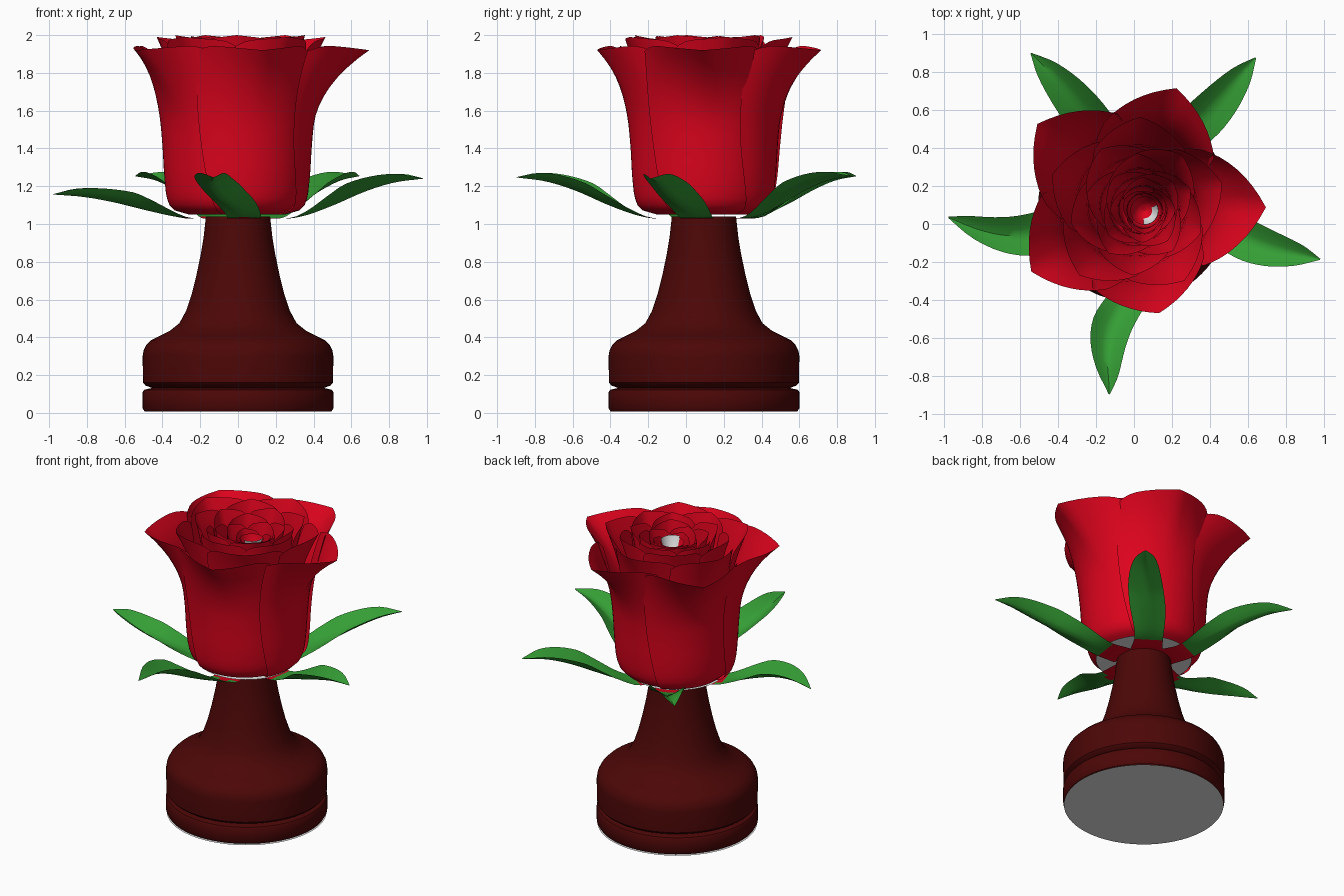
import bpy, math
from math import sin, cos, radians, pi

if "Cube" in bpy.data.objects:
    bpy.data.objects.remove(bpy.data.objects["Cube"])

CX, CY = 0.0, 0.095


def material(name, rgb):
    m = bpy.data.materials.new(name)
    m.diffuse_color = (*rgb, 1)
    m.use_nodes = True
    m.node_tree.nodes["Principled BSDF"].inputs["Base Color"].default_value = m.diffuse_color
    return m


RED = material("petal red", (0.72, 0.001, 0.012))
WOOD = material("dark maroon", (0.072, 0.002, 0.002))
GREEN = material("leaf green", (0.035, 0.34, 0.035))
GREY = material("light grey", (0.8, 0.8, 0.8))


def curve(pts, x):
    """Smooth (Catmull-Rom style) interpolation through (x, y) points."""
    i = 0
    while i < len(pts) - 2 and x > pts[i + 1][0]:
        i += 1
    (x1, y1), (x2, y2) = pts[i], pts[i + 1]
    x0, y0 = pts[max(i - 1, 0)]
    x3, y3 = pts[min(i + 2, len(pts) - 1)]
    h = x2 - x1
    m1, m2 = (y2 - y0) / (x2 - x0) * h, (y3 - y1) / (x3 - x1) * h
    t = (x - x1) / h
    return ((2*t**3 - 3*t*t + 1) * y1 + (t**3 - 2*t*t + t) * m1
            + (3*t*t - 2*t**3) * y2 + (t**3 - t*t) * m2)


def make(name, verts, faces, mats, rule=None, angle=50):
    me = bpy.data.meshes.new(name)
    me.from_pydata(verts, [], faces)
    for m in mats:
        me.materials.append(m)
    if rule:
        for p in me.polygons:
            p.material_index = rule(p)
    ob = bpy.data.objects.new(name, me)
    bpy.context.collection.objects.link(ob)
    bpy.ops.object.select_all(action='DESELECT')
    ob.select_set(True)
    bpy.context.view_layer.objects.active = ob
    bpy.ops.object.shade_smooth_by_angle(angle=radians(angle))
    return ob


def grid_faces(nu, nv):
    """Faces of a grid with nu x nv cells, stored row by row."""
    w = nu + 1
    return [(j*w + i, j*w + i + 1, (j+1)*w + i + 1, (j+1)*w + i)
            for j in range(nv) for i in range(nu)]


def lathe(name, profile, mat, cx, cy, n=64, a0=0.0, a1=360.0):
    """Sweep an (r, z) profile from angle a0 to a1."""
    angles = [radians(a0 + (a1 - a0)*i/n) for i in range(n + 1)]
    verts = [(cx + r*cos(a), cy + r*sin(a), z) for r, z in profile for a in angles]
    return make(name, verts, grid_faces(n, len(profile) - 1), [mat], angle=35)


def disc(name, r, z, n=64):
    verts = [(CX + r*cos(2*pi*i/n), CY + r*sin(2*pi*i/n), z) for i in range(n)]
    make(name, verts, [tuple(reversed(range(n)))], [GREY])


# turned pedestal with a groove near the foot
lathe("pedestal", [
    (0.495, 0.008), (0.505, 0.025), (0.505, 0.11), (0.497, 0.122), (0.455, 0.132),
    (0.49, 0.145), (0.503, 0.16), (0.505, 0.3), (0.5, 0.33), (0.485, 0.36),
    (0.46, 0.385), (0.42, 0.405), (0.36, 0.435), (0.31, 0.475), (0.275, 0.54),
    (0.245, 0.63), (0.22, 0.73), (0.197, 0.84), (0.182, 0.93), (0.17, 1.04)],
    WOOD, CX, CY)
disc("pedestal_underside", 0.5, 0.0)
disc("flower_underside", 0.3, 1.05)


# sepals: channelled leaves, red at the root, green outside
WIDTH = [(0.15, 0.1), (0.31, 0.09), (0.5, 0.112), (0.7, 0.1), (0.88, 0.06), (1.0, 0.003)]
RISE = [(0.15, 1.03), (0.31, 1.035), (0.5, 1.095), (0.7, 1.175), (0.85, 1.22), (1.0, 1.24)]


def sepal(index, root, mid, tip, length, lift):
    nu, nv = 6, 20
    bend = [(0.15, root), (0.31, root), (0.62, mid), (1.0, tip)]
    verts = []
    for j in range(nv + 1):
        s = 0.15 + 0.85*j/nv
        a = radians(curve(bend, s))
        r, w = s*length, curve(WIDTH, s)
        z = 1.03 + (curve(RISE, s) - 1.03)*lift
        fold = 0.65*min(1, max(0, (s - 0.3)/0.3))
        for i in range(nu + 1):
            u = 2*i/nu - 1
            verts.append((CX + r*cos(a) - u*w*sin(a), CY + r*sin(a) + u*w*cos(a),
                          z + fold*w*abs(u)**1.3))
    make(f"sepal_{index}", verts, grid_faces(nu, nv), [RED, GREEN],
         lambda p: int(math.hypot(p.center.x - CX, p.center.y - CY) > 0.3))


for k, args in enumerate([(-8, -17, -16, 1.02, 1.0), (56, 51, 50.6, 1.01, 1.06),
                          (114, 119, 124, 0.97, 1.06), (196, 195, 183.5, 0.98, 0.6),
                          (276, 260, 262.5, 1.0, 1.03)]):
    sepal(k + 1, *args)


# petals: body widens quickly at the base, top rolls outward to a point
BODY = [(0, 0.6), (0.02, 0.77), (0.07, 0.87), (0.2, 0.92), (0.4, 0.95), (0.65, 1.0), (1, 1.06)]


def petal(name, cx, cy, angle, half, R, edge, tip, z0, z1, droop):
    nu, nv = 16, 20
    verts = []
    for j in range(nv + 1):
        v = (j/nv)**1.25
        roll = max(0, (v - 0.5)/0.5)**2
        for i in range(nu + 1):
            u = 2*i/nu - 1
            point = max(0, 1 - abs(u)**0.95)
            r = (R*curve(BODY, v) - 0.03*R*u
                 + roll*(edge + (tip - edge)*point))
            a = radians(angle + 8*(1 - v) + u*half*(0.85 + 0.15*sin(pi*v)))
            corner = max(0, abs(u) - 0.6)/0.4
            z = z0 + (z1 - z0)*v - roll*(droop*point + 0.04*corner**2)
            verts.append((cx + r*cos(a), cy + r*sin(a), z))
    make(name, verts, grid_faces(nu, nv), [RED], angle=80)


for k, (ang, tip) in enumerate([(-1, 0.26), (70, 0.22), (140, 0.23), (213, 0.21), (283, 0.15)]):
    petal(f"outer_petal_{k+1}", 0.0, 0.1, ang, 47, 0.41, 0.04, tip, 1.05, 1.955, 0.035)

# inner rings: (count, start angle, radius, edge flare, tip flare, top, half width)
RINGS = [(5, 15, 0.33, 0.03, 0.12, 1.965, 46), (5, 50, 0.27, 0.01, 0.075, 1.975, 46),
         (5, 20, 0.215, 0.0, 0.06, 1.97, 46), (4, 40, 0.17, 0.0, 0.04, 1.95, 58),
         (4, 0, 0.13, 0.0, 0.035, 1.93, 58), (3, 30, 0.095, 0.0, 0.02, 1.905, 72)]
for q, (n, start, R, edge, tip, top, half) in enumerate(RINGS):
    f = (q + 1)/len(RINGS)
    for k in range(n):
        petal(f"inner_petal_{q+1}_{k+1}", 0.055*f, 0.1 - 0.03*f, start + 360*k/n,
              half, R, edge, tip, 1.07 + 0.03*q, top, -0.025)

# hollow bud in the middle: red cup with a pale patch on its front right wall
lathe("bud_cup", [(0.001, 1.8), (0.03, 1.81), (0.055, 1.84), (0.075, 1.91)],
      RED, 0.055, 0.07, 32)
lathe("bud_pale_wall", [(0.04, 1.828), (0.052, 1.846), (0.073, 1.925)],
      GREY, 0.055, 0.07, 16, -95, 25)
